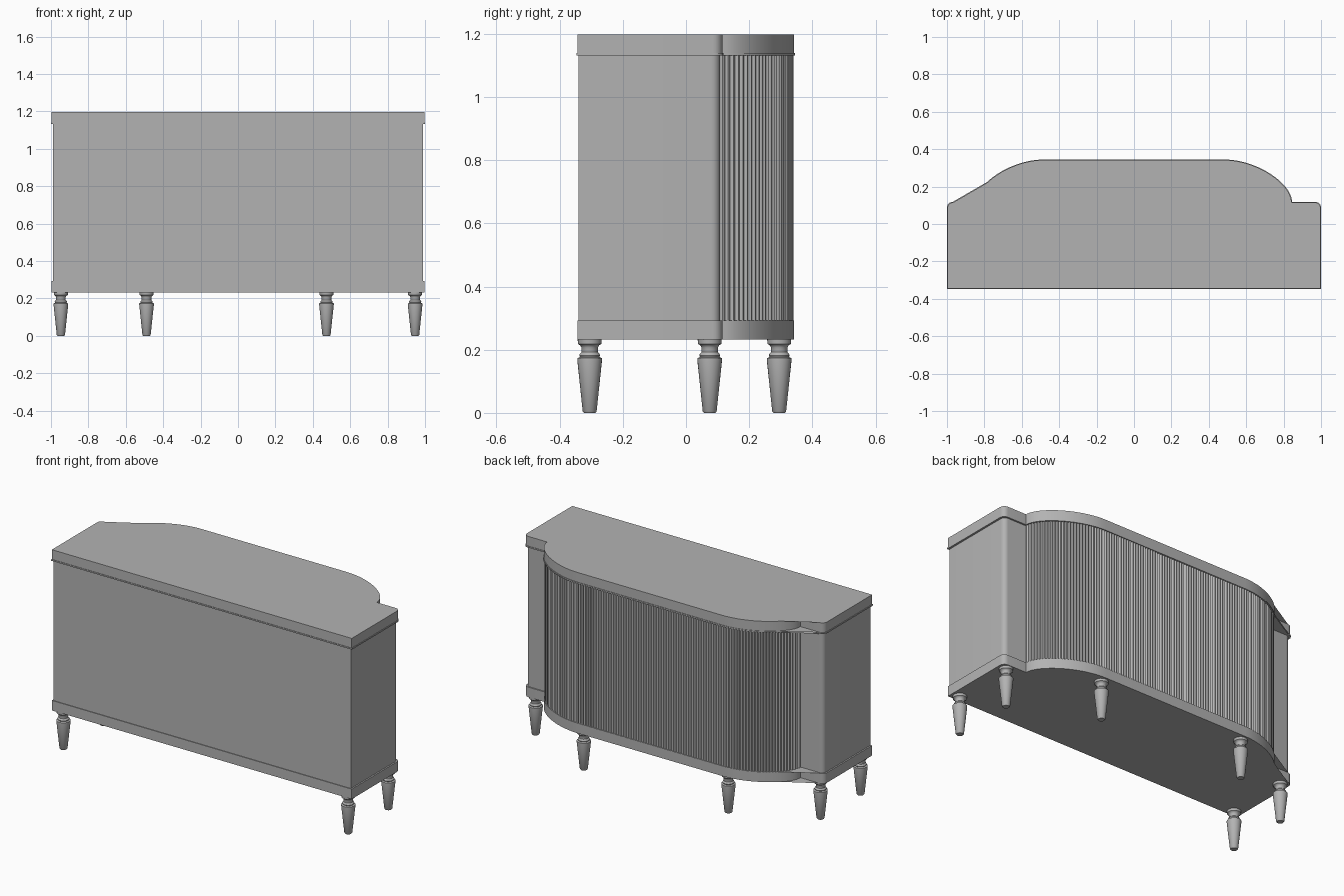
import bpy, bmesh, math
from mathutils import Vector
from mathutils.geometry import interpolate_bezier

cube = bpy.data.objects.get("Cube")
if cube:
    bpy.data.objects.remove(cube, do_unlink=True)

grey = bpy.data.materials.new("plain grey")
grey.use_nodes = True
COLOUR = (0.45, 0.45, 0.45, 1)
grey.diffuse_color = COLOUR
grey.node_tree.nodes["Principled BSDF"].inputs["Base Color"].default_value = COLOUR


def finish(bm, name, angle=35):
    mesh = bpy.data.meshes.new(name)
    bm.to_mesh(mesh)
    bm.free()
    mesh.materials.append(grey)
    obj = bpy.data.objects.new(name, mesh)
    bpy.context.collection.objects.link(obj)
    bpy.ops.object.select_all(action='DESELECT')
    obj.select_set(True)
    bpy.context.view_layer.objects.active = obj
    bpy.ops.object.shade_smooth_by_angle(angle=math.radians(angle))
    return obj


def prism(name, outline, z0, z1, skip=()):
    """Upright walls on an outline; the caps may bridge skipped points."""
    bm = bmesh.new()
    low = [bm.verts.new((x, y, z0)) for x, y in outline]
    high = [bm.verts.new((x, y, z1)) for x, y in outline]
    n = len(outline)
    for i in range(n):
        j = (i + 1) % n
        bm.faces.new((low[i], low[j], high[j], high[i]))
    keep = [i for i in range(n) if i not in skip]
    bm.faces.new([high[i] for i in keep])
    bm.faces.new([low[i] for i in reversed(keep)])
    return finish(bm, name)


def corner(cx, cy, r, steps=6):
    """Quarter-round corner from +x to +y."""
    return [(cx + r * math.cos(a), cy + r * math.sin(a))
            for a in (math.pi / 2 * i / steps for i in range(steps + 1))]


def bow(d, steps=24):
    """Curved half of the bowed face, inset by d."""
    pts = [Vector((x, y, 0)) for x, y in
           ((0.845 - d, 0.118 - d), (0.845 - d, 0.215 - d),
            (0.66, 0.345 - d), (0.48, 0.345 - d))]
    return [(p.x, p.y) for p in interpolate_bezier(*pts, steps)]


def mirrored(half):
    return half + [(-x, y) for x, y in reversed(half)]


def slab(name, z0, z1, d):
    # the caps run straight across the notch on the -x side
    half = [(1 - d, -0.347 + d)] + corner(0.97 - d, 0.088 - d, 0.03) + bow(d)
    outline = mirrored(half)
    n = len(outline)
    skip = [i for i, (x, y) in enumerate(outline)
            if -0.96 < x < -0.79 and i > n // 2]
    prism(name, outline, z0, z1, skip)


slab("plinth", 0.232, 0.292, 0.003)
slab("top_lip", 1.132, 1.140, 0.0)
slab("top", 1.140, 1.198, 0.003)

# Plain carcass behind the bowed face
prism("carcass", mirrored([(0.988, -0.34)] + corner(0.96, 0.08, 0.028)),
      0.29, 1.135)

# Bowed face of slim vertical reeds
path = [Vector(p) for p in mirrored(bow(0.011, 60))]
lengths = [0.0]
for a, b in zip(path, path[1:]):
    lengths.append(lengths[-1] + (b - a).length)


def along(s):
    for i in range(len(path) - 1):
        if s <= lengths[i + 1] or i == len(path) - 2:
            t = (s - lengths[i]) / (lengths[i + 1] - lengths[i])
            way = (path[i + 1] - path[i]).normalized()
            return path[i].lerp(path[i + 1], t), Vector((way.y, -way.x))


REEDS, STEPS = 112, 6
reeded = []
for k in range(REEDS * STEPS + 1):
    point, normal = along(lengths[-1] * k / (REEDS * STEPS))
    bulge = 0.007 * math.sin(math.pi * (k % STEPS) / STEPS)
    reeded.append(tuple(point + normal * bulge))
prism("reeded_face", reeded, 0.29, 1.135)

# Turned legs: radius, height
PROFILE = [(0.0, 0.0), (0.018, 0.0), (0.022, 0.005), (0.039, 0.165),
           (0.039, 0.173), (0.031, 0.177), (0.033, 0.182), (0.031, 0.187),
           (0.026, 0.192), (0.026, 0.207), (0.030, 0.214), (0.037, 0.218),
           (0.038, 0.232), (0.0, 0.232)]


def leg(name, x, y):
    bm = bmesh.new()
    verts = [bm.verts.new((x + r, y, z)) for r, z in PROFILE]
    edges = [bm.edges.new(pair) for pair in zip(verts, verts[1:])]
    bmesh.ops.spin(bm, geom=verts + edges, cent=(x, y, 0), axis=(0, 0, 1),
                   angle=math.tau, steps=24)
    bmesh.ops.remove_doubles(bm, verts=bm.verts, dist=0.0005)
    bmesh.ops.recalc_face_normals(bm, faces=bm.faces)
    finish(bm, name)


for side, sx in (("left", 1), ("right", -1)):
    leg("front_leg_" + side, sx * 0.947, -0.305)
    leg("back_leg_" + side, sx * 0.947, 0.075)
leg("bow_leg_left", 0.473, 0.295)
leg("bow_leg_right", -0.489, 0.295)
